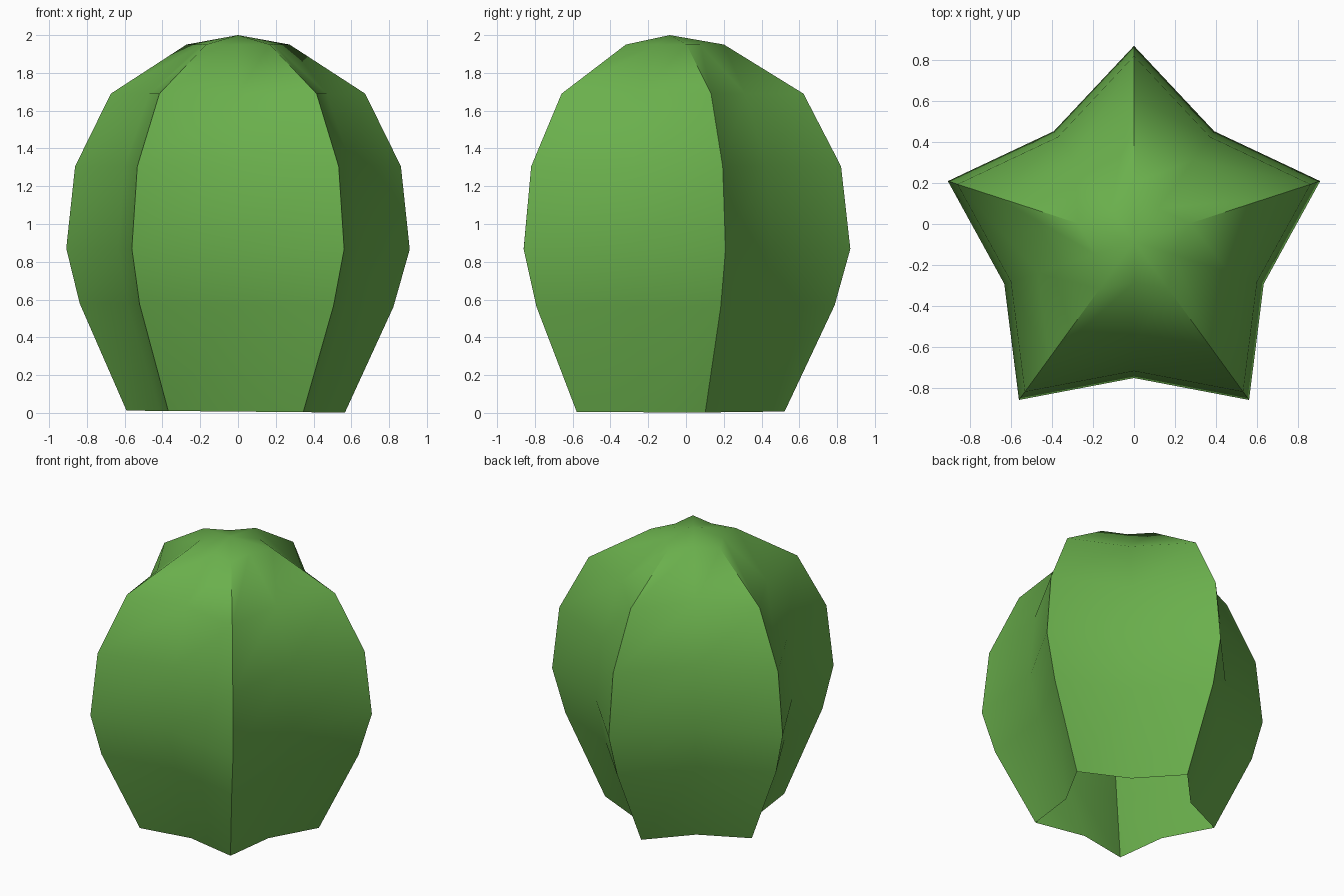
import bpy, bmesh, math

if "Cube" in bpy.data.objects:
    bpy.data.objects.remove(bpy.data.objects["Cube"])

green = bpy.data.materials.new("leaf green")
green.diffuse_color = (0.145, 0.434, 0.073, 1.0)
green.use_nodes = True
green.node_tree.nodes["Principled BSDF"].inputs["Base Color"].default_value = green.diffuse_color

CY = -0.086          # star centre, so that the bounding box is centred on y = 0
VALLEY = 0.697       # valley radius relative to ridge radius
# height, ridge radius, x shift, tilt of the ring along x
RINGS = [(0.007, 0.608, -0.012, -0.009),
         (0.57, 0.873, -0.008, -0.012),
         (0.868, 0.956, 0.0, -0.003),
         (1.305, 0.907, 0.0, 0.0),
         (1.69, 0.708, 0.0, 0.0),
         (1.95, 0.287, 0.0, 0.0)]

# Fluted body: stacked five-pointed star rings, open below, closed at the top
bm = bmesh.new()
rings = []
for z, r, dx, tilt in RINGS:
    ring = []
    for i in range(10):
        a = math.radians(90 + 36 * i)
        rad = r if i % 2 == 0 else r * VALLEY
        x, y = rad * math.cos(a), rad * math.sin(a)
        ring.append(bm.verts.new((x + dx, y + CY, max(0.0, z + tilt * x))))
    rings.append(ring)
for lo, hi in zip(rings, rings[1:]):
    for i in range(10):
        j = (i + 1) % 10
        bm.faces.new((lo[i], lo[j], hi[j], hi[i]))
apex = bm.verts.new((0, CY, 2.0))
for i in range(10):
    bm.faces.new((rings[-1][i], rings[-1][(i + 1) % 10], apex))

mesh = bpy.data.meshes.new("fluted_body")
bm.to_mesh(mesh)
bm.free()
mesh.materials.append(green)
body = bpy.data.objects.new("fluted_body", mesh)
bpy.context.collection.objects.link(body)

# Sharp ridges, smooth panels
bpy.context.view_layer.objects.active = body
body.select_set(True)
bpy.ops.object.shade_smooth_by_angle(angle=math.radians(40))
